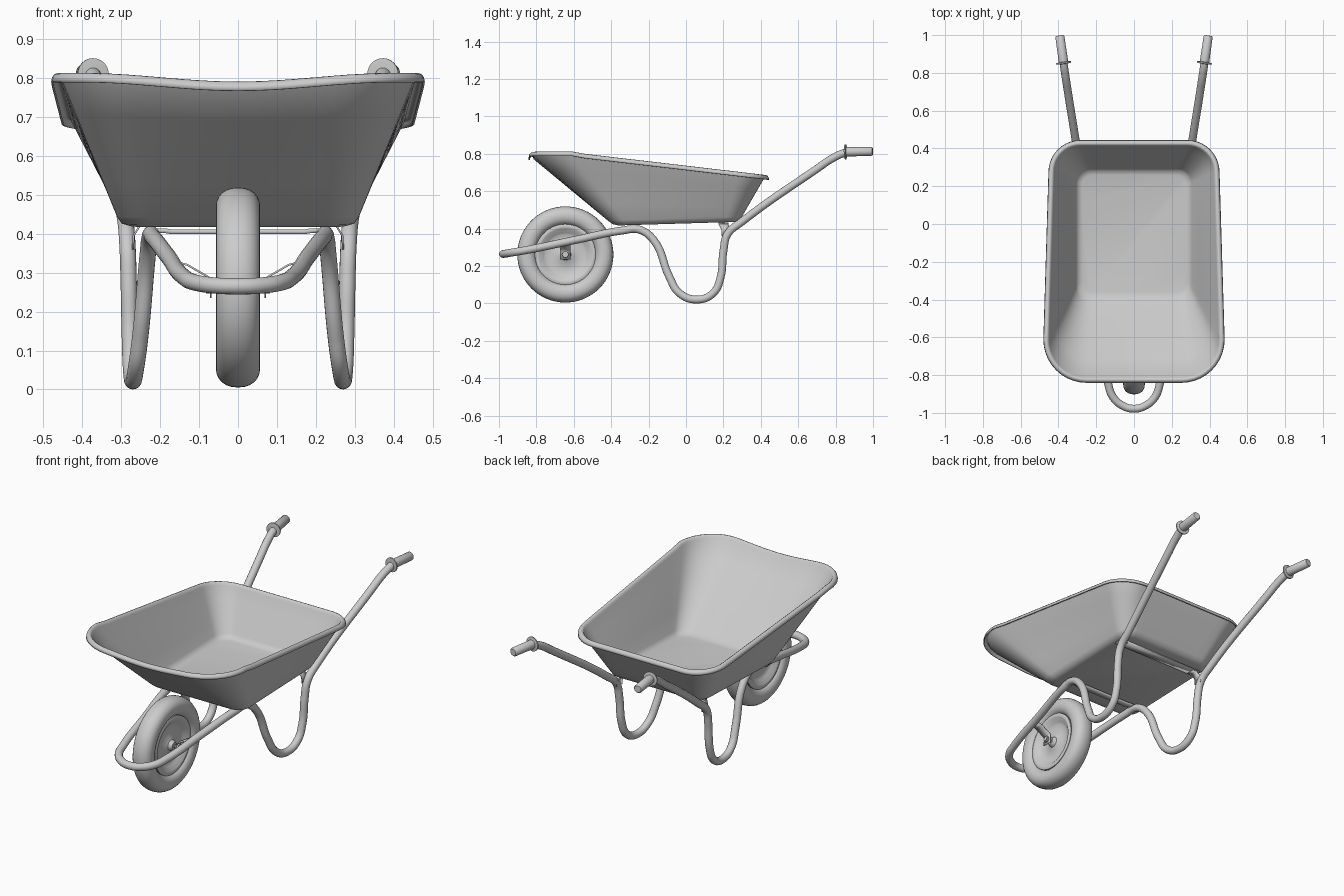
import bpy, bmesh, math
from mathutils import Vector, Matrix

if "Cube" in bpy.data.objects:
    bpy.data.objects.remove(bpy.data.objects["Cube"])

WHEEL = Vector((0, -0.645, 0.262))


def finish(name, bm, angle=40):
    bmesh.ops.recalc_face_normals(bm, faces=bm.faces)
    me = bpy.data.meshes.new(name)
    bm.to_mesh(me)
    bm.free()
    ob = bpy.data.objects.new(name, me)
    bpy.context.collection.objects.link(ob)
    smooth(ob, angle)
    return ob


def smooth(ob, angle=40):
    bpy.ops.object.select_all(action='DESELECT')
    ob.select_set(True)
    bpy.context.view_layer.objects.active = ob
    bpy.ops.object.shade_smooth_by_angle(angle=math.radians(angle))


def bridge(bm, rings):
    for a, b in zip(rings, rings[1:]):
        n = len(a)
        for i in range(n):
            j = (i + 1) % n
            bm.faces.new((a[i], a[j], b[j], b[i]))


def lathe(name, profile, origin, axis, n=48, loop=False):
    """Revolve (radius, along) points around an axis through origin."""
    bm = bmesh.new()
    rot = Vector(axis).to_track_quat('Z', 'Y').to_matrix()
    rings = []
    for r, h in profile:
        rings.append([bm.verts.new(Vector(origin) + rot @ Vector(
            (r * math.cos(2 * math.pi * i / n), r * math.sin(2 * math.pi * i / n), h)))
            for i in range(n)])
    bridge(bm, rings + rings[:1] if loop else rings)
    if not loop:
        bm.faces.new(rings[0])
        bm.faces.new(rings[-1])
    return finish(name, bm)


def tube(name, pts, radius):
    cu = bpy.data.curves.new(name, 'CURVE')
    cu.dimensions = '3D'
    cu.bevel_depth = radius
    cu.bevel_resolution = 6
    cu.resolution_u = 8
    cu.use_fill_caps = True
    sp = cu.splines.new('BEZIER')
    sp.bezier_points.add(len(pts) - 1)
    for bp, p in zip(sp.bezier_points, pts):
        bp.co = p
        bp.handle_left_type = bp.handle_right_type = 'AUTO'
    ob = bpy.data.objects.new(name, cu)
    bpy.context.collection.objects.link(ob)
    bpy.ops.object.select_all(action='DESELECT')
    ob.select_set(True)
    bpy.context.view_layer.objects.active = ob
    bpy.ops.object.convert(target='MESH')
    smooth(bpy.context.object)


def strip(name, path, width, thick, wdir):
    """Flat bar following path, its width along wdir."""
    bm = bmesh.new()
    w = Vector(wdir) * width / 2
    rows = [(bm.verts.new(Vector(p) - w), bm.verts.new(Vector(p) + w)) for p in path]
    for a, b in zip(rows, rows[1:]):
        bm.faces.new((a[0], a[1], b[1], b[0]))
    ob = finish(name, bm, 30)
    mod = ob.modifiers.new('thickness', 'SOLIDIFY')
    mod.thickness = thick
    mod.offset = 0


def outline(y0, y1, wf, wb, rf, rb, k=10, m=12):
    """Rounded trapezoid in plan, front at y0, back at y1."""
    corners = [(wf - rf, y0 + rf, rf, -90), (wb - rb, y1 - rb, rb, 0),
               (-wb + rb, y1 - rb, rb, 90), (-wf + rf, y0 + rf, rf, 180)]
    arcs = [[Vector((cx + r * math.cos(math.radians(a + 90 * i / k)),
                     cy + r * math.sin(math.radians(a + 90 * i / k))))
             for i in range(k + 1)] for cx, cy, r, a in corners]
    pts = []
    for i, arc in enumerate(arcs):
        nxt = arcs[(i + 1) % 4][0]
        pts += arc + [arc[-1].lerp(nxt, j / m) for j in range(1, m)]
    return pts


def floor_z(x, y):
    return 0.42 + 0.03 * (y + 0.37)


def rim_z(x, y):
    z = 0.803 - 0.117 * max(y + 0.6, 0)
    if y < -0.6:
        dip = math.cos(math.pi * min(abs(x) / 0.40, 1) / 2) ** 2
        z += 0.006 - 0.022 * dip * min((-0.6 - y) / 0.2, 1)
    return z


# Tray: lofted plan outlines with a rolled lip
bm = bmesh.new()
rings = []
for y0, y1, w, r, dz in ((-0.36, 0.26, 0.272, 0.05, 0), (-0.39, 0.285, 0.297, 0.07, 0.007),
                         (-0.415, 0.297, 0.309, 0.08, 0.026)):
    rings.append([bm.verts.new((p.x, p.y, floor_z(*p) + dz))
                  for p in outline(y0, y1, w, w, r, r)])
base = [v.co.copy() for v in rings[-1]]
lip = [(0, -0.014), (0.004, -0.004), (0.011, 0.001), (0.018, -0.001),
       (0.024, -0.008), (0.026, -0.02)]
for n, (d, dz) in enumerate(lip):
    pts = [Vector((p.x, p.y, rim_z(*p) + dz)) for p in
           outline(-0.812 - d, 0.415 + d, 0.451 + d, 0.424 + d, 0.2 + d, 0.14 + d)]
    if n == 0:
        for t in (0.25, 0.5, 0.75):
            rings.append([bm.verts.new(a.lerp(b, t)) for a, b in zip(base, pts)])
    rings.append([bm.verts.new(p) for p in pts])
bridge(bm, rings)
bm.faces.new(rings[0])
tray = finish('tray', bm, 60)
sol = tray.modifiers.new('thickness', 'SOLIDIFY')
sol.thickness = 0.006
sol.offset = 0

# Frame: one bent tube from handle to handle around the wheel
half = [(0.06, -0.962, 0.267), (0.112, -0.915, 0.275), (0.138, -0.84, 0.288),
        (0.18, -0.58, 0.342), (0.218, -0.34, 0.39), (0.226, -0.25, 0.395),
        (0.233, -0.17, 0.335), (0.25, -0.09, 0.145), (0.262, -0.035, 0.055),
        (0.27, 0.058, 0.021), (0.275, 0.145, 0.055), (0.278, 0.185, 0.14),
        (0.281, 0.2, 0.28), (0.284, 0.222, 0.37), (0.29, 0.3, 0.438),
        (0.35, 0.70, 0.72), (0.364, 0.79, 0.78), (0.374, 0.86, 0.808), (0.393, 0.99, 0.813)]
tube('frame', [(-x, y, z) for x, y, z in reversed(half)] + [(0, -0.978, 0.265)] + half, 0.021)

for s, side in ((-1, 'left'), (1, 'right')):
    # Handle grip with flange
    lathe('grip_' + side, [(0.022, -0.01), (0.04, -0.008), (0.04, -0.001), (0.025, 0.002),
                           (0.024, 0.136), (0.019, 0.142)],
          (s * 0.373, 0.857, 0.811), (s * 0.145, 1, 0.015), 24)
    # Axle bracket hung from the frame tube
    strip('axle_bracket_' + side, [(s * 0.16, -0.645, 0.328), (s * 0.13, -0.645, 0.32),
                                   (s * 0.075, -0.645, 0.288), (s * 0.07, -0.645, 0.28),
                                   (s * 0.07, -0.645, 0.235)], 0.055, 0.005, (0, 1, 0))
    # Axle nut
    lathe('axle_nut_' + side, [(0.018, 0), (0.018, 0.012)],
          (s * 0.07, WHEEL.y, WHEEL.z), (s, 0, 0), 6)
    # Rear tray tabs
    strip('rear_tab_' + side, [(s * 0.20, 0.20, 0.428), (s * 0.25, 0.20, 0.425),
                               (s * 0.268, 0.215, 0.395), (s * 0.27, 0.215, 0.36)],
          0.05, 0.005, (0, 1, 0))

# Wheel: tyre, dished rim and axle
lathe('tyre', [(0.206 + 0.051 * math.copysign(abs(math.cos(a)) ** 0.9, math.cos(a)),
                0.057 * math.copysign(abs(math.sin(a)) ** 0.9, math.sin(a)))
               for a in (2 * math.pi * i / 24 for i in range(24))],
      WHEEL, (1, 0, 0), 64, True)
dish = [(0.02, 0.05), (0.024, 0.045), (0.03, 0.03), (0.06, 0.016), (0.105, 0.018),
        (0.117, 0.024), (0.14, 0.042), (0.15, 0.045), (0.162, 0.04)]
lathe('wheel_rim', dish + [(r, -h) for r, h in reversed(dish)], WHEEL, (1, 0, 0), 64)
lathe('axle', [(0.011, -0.085), (0.011, 0.085)], WHEEL, (1, 0, 0), 20)

# Cross braces under the tray
strip('front_brace', [(-0.226, -0.27, 0.408), (-0.19, -0.27, 0.408), (-0.17, -0.27, 0.405),
                      (0.17, -0.27, 0.405), (0.19, -0.27, 0.408), (0.226, -0.27, 0.408)],
      0.035, 0.012, (0, 1, 0))
strip('rear_brace', [(-0.275, 0.2, 0.428), (0.275, 0.2, 0.428)], 0.055, 0.008, (0, 1, 0))
